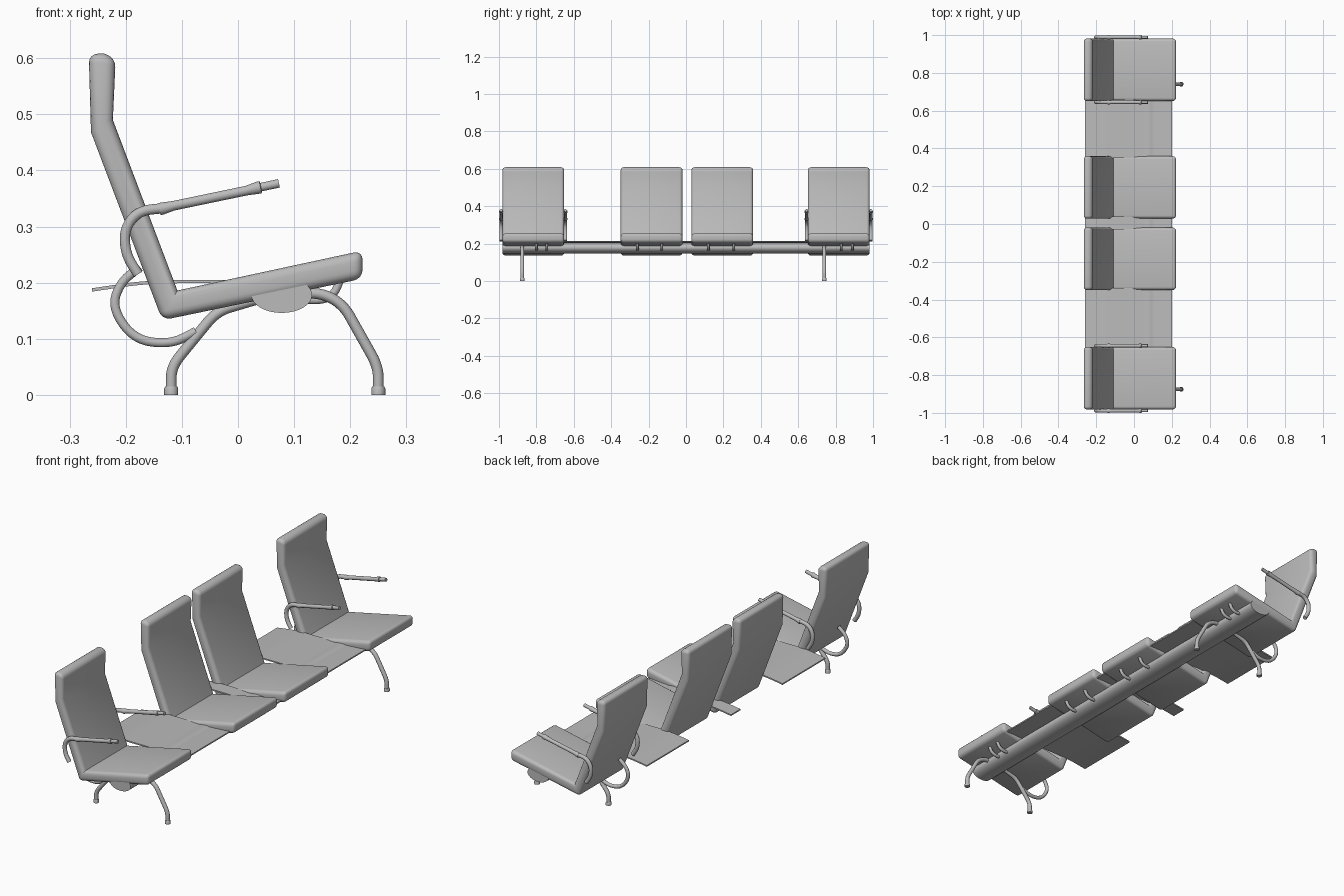
import bpy, bmesh, math
from mathutils import Vector

if "Cube" in bpy.data.objects:
    bpy.data.objects.remove(bpy.data.objects["Cube"])

grey = bpy.data.materials.new("soft_grey")
grey.use_nodes = True
grey.diffuse_color = (0.5, 0.5, 0.5, 1)
grey.node_tree.nodes["Principled BSDF"].inputs["Base Color"].default_value = (0.5, 0.5, 0.5, 1)


def finish(ob, angle=40):
    """Give the object its colour and smooth shading."""
    ob.data.materials.clear()
    ob.data.materials.append(grey)
    bpy.ops.object.select_all(action='DESELECT')
    ob.select_set(True)
    bpy.context.view_layer.objects.active = ob
    bpy.ops.object.shade_smooth_by_angle(angle=math.radians(angle))
    return ob


def extrude(name, profile, y0, y1, bevel=0):
    """Sweep an x-z profile along y, with softened edges."""
    bm = bmesh.new()
    face = bm.faces.new([bm.verts.new((x, y0, z)) for x, z in profile])
    new = bmesh.ops.extrude_face_region(bm, geom=[face])["geom"]
    bmesh.ops.translate(bm, vec=(0, y1 - y0, 0),
                        verts=[v for v in new if isinstance(v, bmesh.types.BMVert)])
    bmesh.ops.recalc_face_normals(bm, faces=bm.faces)
    if bevel:
        edges = [e for e in bm.edges if e.calc_face_angle_signed() > math.radians(40)]
        bmesh.ops.bevel(bm, geom=edges, offset=bevel, segments=4, profile=0.5, affect='EDGES')
    mesh = bpy.data.meshes.new(name)
    bm.to_mesh(mesh)
    bm.free()
    ob = bpy.data.objects.new(name, mesh)
    bpy.context.collection.objects.link(ob)
    return finish(ob)


def rounded(points, radius, steps=6):
    """Round the corners of an x-z path."""
    pts = [Vector(p) for p in points]
    path = [pts[0]]
    for a, b, c in zip(pts, pts[1:], pts[2:]):
        p = b + (a - b).normalized() * min(radius, (a - b).length * 0.49)
        q = b + (c - b).normalized() * min(radius, (c - b).length * 0.49)
        for i in range(steps + 1):
            t = i / steps
            path.append(p * (1 - t) ** 2 + b * 2 * t * (1 - t) + q * t * t)
    return path + [pts[-1]]


def tube(name, path, y, radii):
    """Round tube along an x-z path; radii is one value or one per point."""
    if not isinstance(radii, list):
        radii = [radii] * len(path)
    curve = bpy.data.curves.new(name, 'CURVE')
    curve.dimensions = '3D'
    curve.bevel_depth = 1
    curve.bevel_resolution = 3
    curve.use_fill_caps = True
    spline = curve.splines.new('POLY')
    spline.points.add(len(path) - 1)
    for point, (x, z), r in zip(spline.points, path, radii):
        point.co = (x, y, z, 1)
        point.radius = r
    ob = bpy.data.objects.new(name, curve)
    bpy.context.collection.objects.link(ob)
    bpy.ops.object.select_all(action='DESELECT')
    ob.select_set(True)
    bpy.context.view_layer.objects.active = ob
    bpy.ops.object.convert(target='MESH')
    return finish(bpy.context.object)


# Padded seat shells
seat_profile = [(-0.135, 0.133), (0.222, 0.207), (0.222, 0.257), (-0.108, 0.186),
                (-0.223, 0.49), (-0.218, 0.6), (-0.238, 0.608), (-0.266, 0.608),
                (-0.262, 0.468)]
seats = {"right_end": -0.8165, "right_middle": -0.184, "left_middle": 0.194, "left_end": 0.8165}
for side, y in seats.items():
    extrude(side + "_seat", seat_profile, y - 0.165, y + 0.165, 0.016)

# Thin table panels between the seats
top_line = rounded([(-0.26, 0.19), (-0.16, 0.205), (0.06, 0.205), (0.2, 0.214)], 0.06)
panel = [tuple(p) for p in top_line] + [(p.x, p.y - 0.006) for p in reversed(top_line)]
for name, y0, y1 in [("right_table", -0.655, -0.34), ("middle_strip", -0.03, 0.04),
                     ("left_table", 0.35, 0.66)]:
    extrude(name, panel, y0, y1)

# Oval beam under all seats
oval = [(0.078 + 0.054 * math.cos(a), 0.178 + 0.032 * math.sin(a))
        for a in (math.tau * i / 32 for i in range(32))]
extrude("beam", oval, -0.98, 0.98, 0)

# Leg frames with feet, and the loop that props up each end backrest
leg_path = rounded([(-0.119, 0.01), (-0.119, 0.05), (-0.038, 0.149), (0.05, 0.175),
                    (0.145, 0.183), (0.187, 0.162), (0.25, 0.05), (0.25, 0.01)], 0.025)
loop_path = rounded([(-0.075, 0.113), (-0.12, 0.09), (-0.185, 0.098), (-0.225, 0.155),
                     (-0.21, 0.2), (-0.175, 0.228)], 0.04)
for side, y in [("right", -0.875), ("left", 0.74)]:
    tube(side + "_leg_frame", leg_path, y, 0.0095)
    tube(side + "_back_support", loop_path, y, 0.0085)
    for end, x in [("rear", -0.119), ("front", 0.25)]:
        tube(f"{side}_{end}_foot", [(x, 0), (x, 0.011), (x, 0.015)], y, [0.0125, 0.0125, 0.0105])

# Armrests on both sides of the end seats
arm_path = rounded([(-0.178, 0.215), (-0.2, 0.25), (-0.203, 0.295), (-0.178, 0.328), (-0.13, 0.333)], 0.03)
grip_path = [(-0.14, 0.331), (-0.135, 0.332), (-0.115, 0.337), (0.015, 0.364), (0.035, 0.369),
             (0.04, 0.370), (0.041, 0.3702), (0.073, 0.377)]
grip_radii = [0.0115, 0.0115, 0.009, 0.009, 0.0115, 0.0115, 0.008, 0.008]
for side in ("right_end", "left_end"):
    for edge, sign in [("inner", -1), ("outer", 1)]:
        y = seats[side] + 0.172 * sign * (1 if side == "left_end" else -1)
        tube(f"{side}_{edge}_arm", arm_path, y, 0.0095)
        tube(f"{side}_{edge}_grip", grip_path, y, grip_radii)

# Curved hooks joining the beam to the seats
hook_path = rounded([(0.115, 0.17), (0.15, 0.168), (0.172, 0.18), (0.182, 0.205)], 0.02)
for i, y in enumerate([-0.8, -0.745, -0.26, -0.13, 0.12, 0.255, 0.83, 0.89]):
    tube(f"seat_hook_{i + 1}", hook_path, y, 0.0075)
